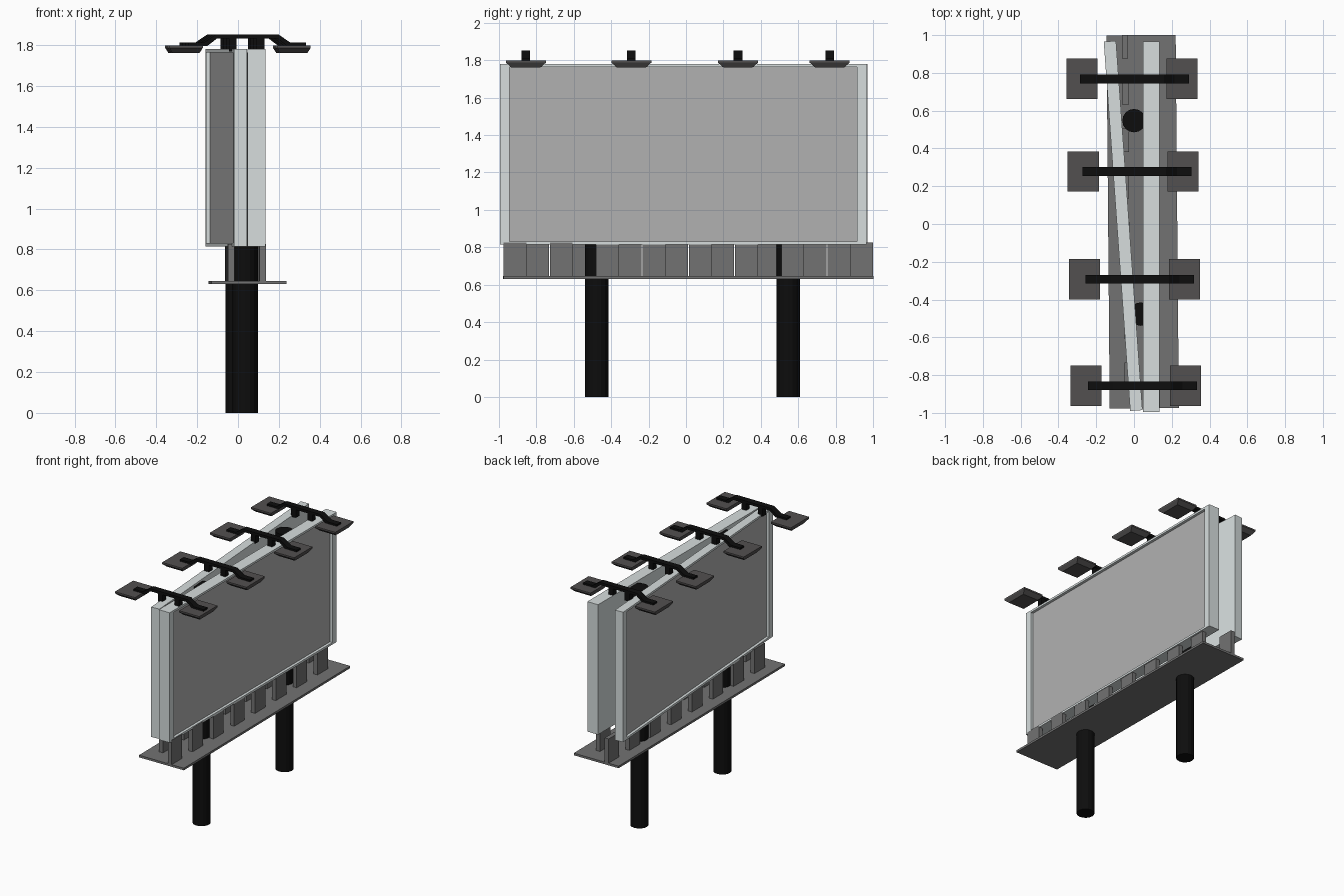
import bpy, bmesh, math
from mathutils import Matrix, Vector

if "Cube" in bpy.data.objects:
    bpy.data.objects.remove(bpy.data.objects["Cube"])


def material(name, r, g, b):
    m = bpy.data.materials.new(name)
    m.diffuse_color = (r, g, b, 1)
    m.use_nodes = True
    m.node_tree.nodes["Principled BSDF"].inputs["Base Color"].default_value = m.diffuse_color
    return m


PALE = material("pale_frame", 0.68, 0.73, 0.73)
PANEL = material("panel_grey", 0.44, 0.44, 0.44)
STEEL = material("platform_grey", 0.17, 0.17, 0.17)
LAMP = material("lamp_grey", 0.085, 0.08, 0.08)
BLACK = material("black_metal", 0.004, 0.004, 0.004)


def finish(name, bm, *mats):
    bmesh.ops.recalc_face_normals(bm, faces=bm.faces)
    me = bpy.data.meshes.new(name)
    bm.to_mesh(me)
    bm.free()
    ob = bpy.data.objects.new(name, me)
    for m in mats:
        me.materials.append(m)
    bpy.context.collection.objects.link(ob)
    return ob


def add_box(bm, x, y, z):
    lo, hi = Vector((x[0], y[0], z[0])), Vector((x[1], y[1], z[1]))
    mat = Matrix.Translation((lo + hi) / 2) @ Matrix.Diagonal((*(hi - lo), 1))
    return bmesh.ops.create_cube(bm, size=1, matrix=mat)["verts"]


# Sign board: local +x is the outer face, with a sunken panel
def board(name, thick, loc, angle):
    bm = bmesh.new()
    add_box(bm, (-thick, 0), (-0.98, 0.98), (0.815, 1.78))
    bm.faces.ensure_lookup_table()
    bm.normal_update()
    face = next(f for f in bm.faces if f.normal.x > 0.9)
    bmesh.ops.inset_individual(bm, faces=[face], thickness=0.022)
    for v in face.verts:
        v.co.y = math.copysign(0.928, v.co.y)
    ring = bmesh.ops.inset_individual(bm, faces=[face], thickness=0)
    for v in face.verts:
        v.co.x -= 0.02
    face.material_index = 1
    ob = finish(name, bm, PALE, PANEL)
    ob.location = loc
    ob.rotation_euler.z = angle


board("right_board", 0.088, (0.135, -0.015, 0), 0)
board("left_board", 0.065, (-0.09, -0.0125, 0), math.pi + 0.0715)

# Walkway platform, slightly turned
TURN = -0.0085
bm = bmesh.new()
add_box(bm, (-0.183, 0.183), (-0.988, 0.988), (0.63, 0.646))
platform = finish("platform", bm, STEEL)
platform.location = (0.046, 0.012, 0)
platform.rotation_euler.z = -TURN

# Staggered bracket blocks between platform and boards
for name, x, start in (("right_brackets", 0.114, -0.975), ("left_brackets", -0.04, -0.855)):
    bm = bmesh.new()
    for i in range(8):
        y = start + i * 0.2475
        cx = x + TURN * (y + 0.06)
        add_box(bm, (cx - 0.016, cx + 0.016), (y, y + 0.122), (0.64, 0.826))
    finish(name, bm, STEEL)

# Support poles
for name, x, y in (("rear_pole", 0.0, 0.547), ("front_pole", 0.035, -0.477)):
    bm = bmesh.new()
    bmesh.ops.create_cone(bm, cap_ends=True, segments=16, radius1=0.062, radius2=0.062,
                          depth=1.765, matrix=Matrix.Translation((x, y, 0.8825)))
    finish(name, bm, BLACK)

# Lamp arm profile (x, z), mirrored
HALF_TOP = [(0.288, 1.812), (0.212, 1.812), (0.155, 1.851)]
HALF_LOW = [(0.148, 1.832), (0.195, 1.796), (0.288, 1.796)]


def lamp_arm(name, cx, y):
    bm = bmesh.new()
    half = HALF_TOP
    pts = half + [(-x, z) for x, z in reversed(half)]
    low = HALF_LOW
    pts += [(-x, z) for x, z in reversed(low)] + low
    face = bm.faces.new([bm.verts.new((cx + x, y - 0.023, z)) for x, z in pts])
    ext = bmesh.ops.extrude_face_region(bm, geom=[face])["geom"]
    bmesh.ops.translate(bm, vec=(0, 0.046, 0),
                        verts=[v for v in ext if isinstance(v, bmesh.types.BMVert)])
    for dx in (-0.07, 0.065):
        add_box(bm, (cx + dx - 0.019, cx + dx + 0.019), (y - 0.02, y + 0.02), (1.77, 1.84))
    finish(name, bm, BLACK)


# Lamp head: thin rim over a tapered underside
def lamp_head(name, cx, y):
    bm = bmesh.new()
    rings = []
    for hx, hy, z in ((0.066, 0.077, 1.761), (0.0825, 0.107, 1.787), (0.0825, 0.107, 1.799)):
        rings.append([bm.verts.new((cx + sx * hx, y + sy * hy, z))
                      for sx, sy in ((-1, -1), (1, -1), (1, 1), (-1, 1))])
    bm.faces.new(rings[0])
    bm.faces.new(rings[-1])
    for a, b in zip(rings, rings[1:]):
        for i in range(4):
            j = (i + 1) % 4
            bm.faces.new((a[i], a[j], b[j], b[i]))
    finish(name, bm, LAMP)


for i, y in enumerate((0.768, 0.278, -0.292, -0.856)):
    lamp_arm(f"lamp_arm_{i + 1}", 0.0225 - 0.026 * y, y)
    for side, s in (("left", -1), ("right", 1)):
        lamp_head(f"{side}_lamp_{i + 1}", -0.001 - 0.0123 * y + s * 0.264, y)
